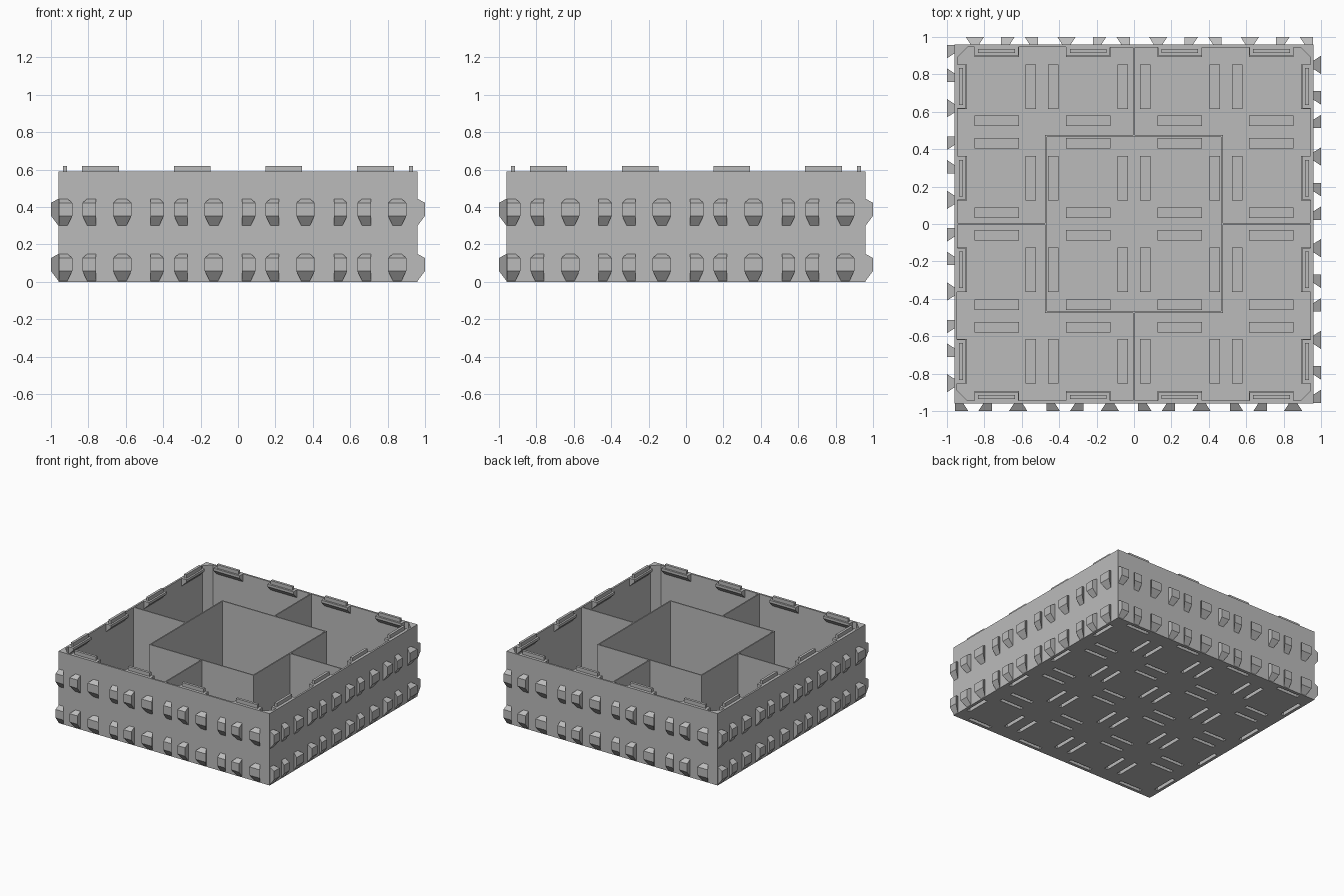
import bpy, bmesh
from math import pi
from mathutils import Matrix, Vector

cube = bpy.data.objects.get("Cube")
if cube:
    bpy.data.objects.remove(cube, do_unlink=True)

grey = bpy.data.materials.new("plain grey")
grey.use_nodes = True
grey.diffuse_color = (0.5, 0.5, 0.5, 1)
grey.node_tree.nodes["Principled BSDF"].inputs["Base Color"].default_value = (0.5, 0.5, 0.5, 1)

HALF, INNER, HEIGHT, FLOOR = 0.96, 0.945, 0.59, 0.02
CELL = 0.49
CENTRES = [CELL * (i - 1.5) for i in range(4)]
LINES = [s * d for d in (0.061, 0.431, 0.551, 0.92) for s in (-1, 1)]


def finish(name, bm):
    bmesh.ops.recalc_face_normals(bm, faces=bm.faces[:])
    mesh = bpy.data.meshes.new(name)
    bm.to_mesh(mesh)
    bm.free()
    mesh.materials.append(grey)
    ob = bpy.data.objects.new(name, mesh)
    bpy.context.collection.objects.link(ob)
    return ob


def box(bm, x0, x1, y0, y1, z0, z1):
    size = Matrix.Diagonal((x1 - x0, y1 - y0, z1 - z0, 1))
    place = Matrix.Translation(((x0 + x1) / 2, (y0 + y1) / 2, (z0 + z1) / 2))
    return bmesh.ops.create_cube(bm, size=1, matrix=place @ size)["verts"]


def loft(bm, first, second):
    """Close a solid between two matching outlines."""
    a = [bm.verts.new(p) for p in first]
    b = [bm.verts.new(p) for p in second]
    bm.faces.new(a)
    bm.faces.new(b[::-1])
    for i in range(len(a)):
        j = (i + 1) % len(a)
        bm.faces.new((a[j], a[i], b[i], b[j]))


def four_sides(bm):
    """Repeat the front side around the vertical axis."""
    source = bm.verts[:] + bm.edges[:] + bm.faces[:]
    for k in range(1, 4):
        copy = bmesh.ops.duplicate(bm, geom=source)["geom"]
        bmesh.ops.rotate(bm, verts=[g for g in copy if isinstance(g, bmesh.types.BMVert)],
                         cent=(0, 0, 0), matrix=Matrix.Rotation(k * pi / 2, 3, "Z"))


def carve(ob, cutter):
    mod = ob.modifiers.new("carve", "BOOLEAN")
    mod.operation = "DIFFERENCE"
    mod.solver = "EXACT"
    mod.object = cutter
    bpy.context.view_layer.objects.active = ob
    bpy.ops.object.modifier_apply(modifier=mod.name)


def floor_grid(name, length, width, z0, z1):
    """Short bars along both sides of every cell line, in both directions."""
    bm = bmesh.new()
    for line in LINES:
        for c in CENTRES:
            span = (c - length / 2, c + length / 2)
            band = (line - width / 2, line + width / 2)
            box(bm, *span, *band, z0, z1)
            box(bm, *band, *span, z0, z1)
    return finish(name, bm)


# Tray shell, hollowed with chamfered inside corners
bm = bmesh.new()
box(bm, -HALF, HALF, -HALF, HALF, 0, HEIGHT)
shell = finish("tray_shell", bm)
bm = bmesh.new()
corner = INNER - 0.055
outline = []
for k in range(4):
    turn = Matrix.Rotation(k * pi / 2, 3, "Z")
    outline += [turn @ Vector((INNER, -corner, 0)), turn @ Vector((INNER, corner, 0))]
loft(bm, [p + Vector((0, 0, FLOOR)) for p in outline], [p + Vector((0, 0, 1)) for p in outline])
cavity = finish("cavity_cutter", bm)
carve(shell, cavity)

# Stacking sockets: open below, capped by raised covers on the floor
covers = floor_grid("socket_covers", 0.238, 0.056, FLOOR - 0.002, 0.05)
slots = floor_grid("slot_cutter", 0.205, 0.03, -0.05, 0.037)
carve(shell, slots)
carve(covers, slots)
for helper in (cavity, slots):
    bpy.data.objects.remove(helper, do_unlink=True)

# Compartment walls
bm = bmesh.new()
mid, t = 0.47, 0.005
box(bm, -mid - t, mid + t, -mid - t, -mid + t, FLOOR - 0.002, HEIGHT)
box(bm, -t, t, -INNER - 0.005, -mid, FLOOR - 0.002, HEIGHT)
four_sides(bm)
finish("compartment_walls", bm)

# Rim ledges with sloped undersides
bm = bmesh.new()
for c in CENTRES:
    profile = [(-0.95, HEIGHT), (-0.90, HEIGHT), (-0.90, 0.57), (-0.95, 0.52)]
    loft(bm, [(c - 0.118, y, z) for y, z in profile], [(c + 0.118, y, z) for y, z in profile])
four_sides(bm)
finish("rim_ledges", bm)

# Stacking tabs on the rim
bm = bmesh.new()
for c in CENTRES:
    box(bm, c - 0.098, c + 0.098, -0.936, -0.915, HEIGHT - 0.01, 0.62)
four_sides(bm)
finish("stacking_tabs", bm)

# Dovetail side lugs: wide outside, narrow at the wall
bm = bmesh.new()
TAPER = 0.026
LUGS = [(0.022, 0.094, 0, 1), (0.148, 0.22, 1, 0), (0.312, 0.41, 1, 1)]
for base in (0.005, 0.3):
    for c in CENTRES:
        for x0, x1, left, right in LUGS:
            x0, x1 = x0 + c - CELL / 2, x1 + c - CELL / 2
            w0, w1 = x0 + TAPER * left, x1 - TAPER * right
            low, high = base + 0.053, base + 0.122
            loft(bm,
                 [(w0, -HALF, base), (w1, -HALF, base), (w1, -HALF, base + 0.144), (w0, -HALF, base + 0.144)],
                 [(x0, -1, low), (x1, -1, low), (x1, -1, high), (x0, -1, high)])
four_sides(bm)
finish("side_lugs", bm)
